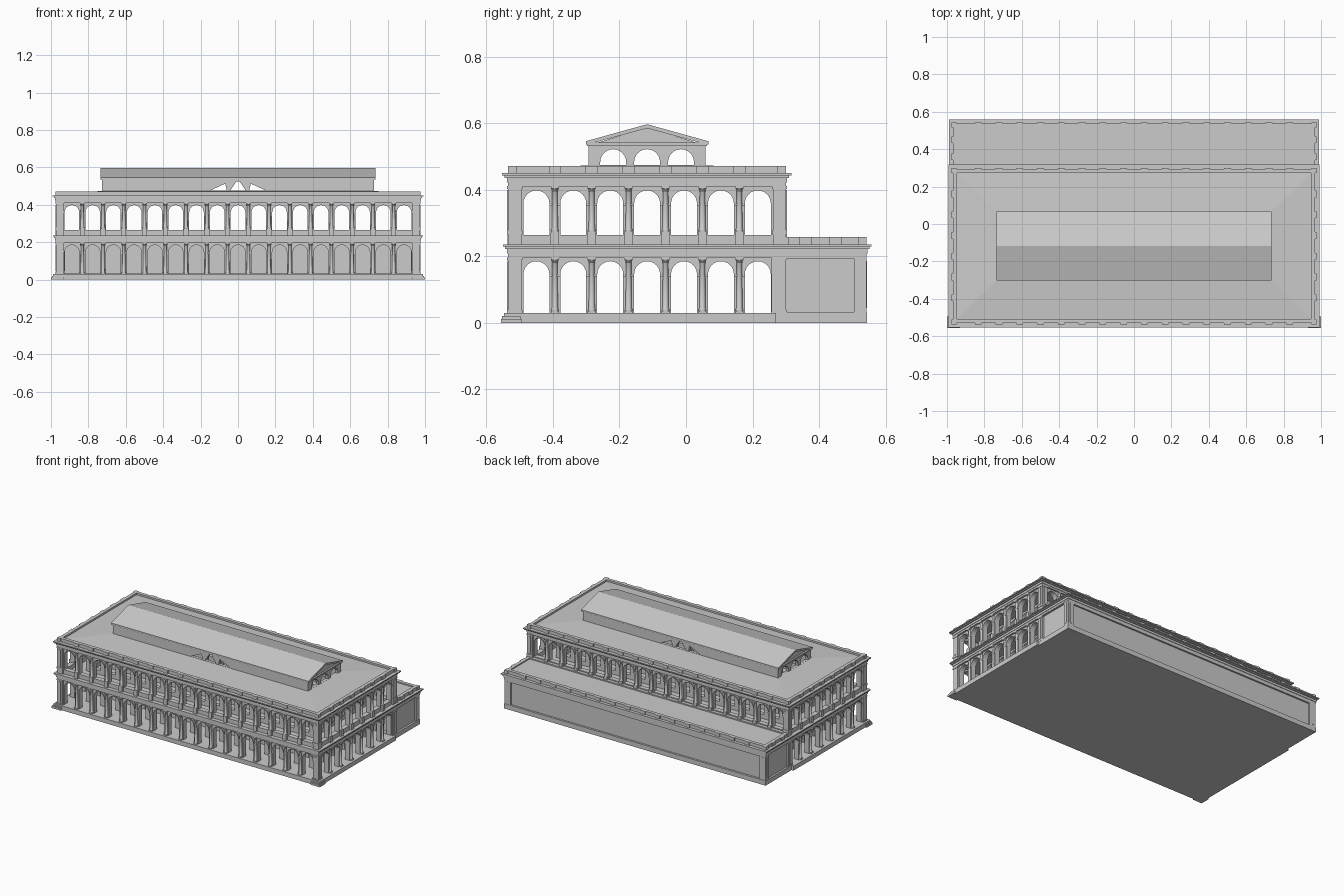
import bpy, bmesh, math
from mathutils import Matrix

if "Cube" in bpy.data.objects:
    bpy.data.objects.remove(bpy.data.objects["Cube"])

S = 0.111            # bay spacing
YC = -0.117          # centre line of the hall
R = 0.039            # arch radius
NX, NY = 17, 7       # bays along front and side


def obj(name, me, mat=None):
    o = bpy.data.objects.new(name, me)
    bpy.context.collection.objects.link(o)
    if mat is not None:
        o.matrix_world = mat
    return o


def add_box(bm, x0, x1, y0, y1, z0, z1):
    m = Matrix.Translation(((x0 + x1) / 2, (y0 + y1) / 2, (z0 + z1) / 2))
    m = m @ Matrix.Diagonal((x1 - x0, y1 - y0, z1 - z0, 1))
    bmesh.ops.create_cube(bm, size=1, matrix=m)


def boxes(name, lst, mat=None):
    bm = bmesh.new()
    for b in lst:
        add_box(bm, *b)
    me = bpy.data.meshes.new(name)
    bm.to_mesh(me)
    bm.free()
    return obj(name, me, mat)


def sheet(name, loops, w0, w1, mat):
    """Fill 2D outlines (nested ones are holes) and extrude from w0 to w1."""
    cu = bpy.data.curves.new(name, 'CURVE')
    cu.dimensions, cu.fill_mode, cu.extrude = '2D', 'BOTH', (w1 - w0) / 2
    for pts in loops:
        sp = cu.splines.new('POLY')
        sp.points.add(len(pts) - 1)
        for p, (u, v) in zip(sp.points, pts):
            p.co = (u, v, 0, 1)
        sp.use_cyclic_u = True
    tmp = obj(name + "_curve", cu)
    dg = bpy.context.evaluated_depsgraph_get()
    me = bpy.data.meshes.new_from_object(tmp.evaluated_get(dg))
    bpy.data.objects.remove(tmp)
    bm = bmesh.new()
    bm.from_mesh(me)
    bmesh.ops.remove_doubles(bm, verts=bm.verts, dist=1e-5)
    bmesh.ops.recalc_face_normals(bm, faces=bm.faces)
    bmesh.ops.translate(bm, verts=bm.verts, vec=(0, 0, (w0 + w1) / 2))
    bm.to_mesh(me)
    bm.free()
    for p in me.polygons:
        p.use_smooth = False
    me.name = name
    return obj(name, me, mat)


def rect(u0, u1, v0, v1):
    return [(u0, v0), (u1, v0), (u1, v1), (u0, v1)]


def arc(c, v, r, n=12):
    return [(c + r * math.cos(math.pi * i / n), v + r * math.sin(math.pi * i / n)) for i in range(n + 1)]


def arch(c, v0, spring, r=R):
    return [(c - r, v0), (c + r, v0)] + arc(c, spring, r)


def face(k, dist):
    """Wall frame: u along the wall, v up, w outwards; k = 0 front, 1 right, 2 back, 3 left."""
    return (Matrix.Translation((0, YC, 0)) @ Matrix.Rotation(k * math.pi / 2, 4, 'Z')
            @ Matrix.Rotation(math.pi / 2, 4, 'X') @ Matrix.Translation((0, 0, dist)))


def plate(name, x, y0, y1, z0, z1, holes=()):
    return sheet(name, [rect(-x, x, y0, y1)] + list(holes), z0, z1, Matrix())


def column_mesh(h):
    bm = bmesh.new()
    prof = [(.0112, .006), (.0112, .011), (.0092, .014), (.0080, h - .018), (.0095, h - .015),
            (.0082, h - .012), (.0112, h - .007)]
    n = 12
    rings = [[bm.verts.new((r * math.cos(2 * math.pi * i / n), z, r * math.sin(2 * math.pi * i / n)))
              for i in range(n)] for r, z in prof]
    for a, b in zip(rings, rings[1:]):
        for i in range(n):
            bm.faces.new((a[i], a[(i + 1) % n], b[(i + 1) % n], b[i])).smooth = True
    bmesh.ops.recalc_face_normals(bm, faces=bm.faces)
    add_box(bm, -.012, .012, 0, .006, -.012, .012)
    add_box(bm, -.012, .012, h - .007, h, -.012, .012)
    me = bpy.data.meshes.new("half_column")
    bm.to_mesh(me)
    bm.free()
    me.set_sharp_from_angle(angle=math.radians(35))
    return me


# storeys: wall bottom, wall top, opening bottom, spring, column bottom, column top
STOREYS = {"lower": (.01, .2, .03, .146, .03, .196), "upper": (.225, .415, .264, .359, .27, .411)}

# three rings of arcades, the outer one dressed with archivolts, imposts and columns
for sname, (b, t, ob, sp, cb, ct) in STOREYS.items():
    col = column_mesh(ct - cb)
    for ring in range(3):
        nx, ny = NX - 2 * ring, NY - 2 * ring
        for k in range(4):
            n, dist = (nx, ny * S / 2) if k % 2 == 0 else (ny, nx * S / 2)
            cs = [(i - (n - 1) / 2) * S for i in range(n)]
            half = n * S / 2 + (.019 if ring == 0 else .014)
            m = face(k, dist)
            sheet(f"{sname}_arcade", [rect(-half, half, b, t)] + [arch(c, ob, sp) for c in cs],
                  -.014, .019 if ring == 0 else .014, m)
            if ring:
                continue
            piers = [c + S / 2 for c in cs[:-1]]
            sheet(f"{sname}_archivolts", [arc(c, sp, .0445) + arc(c, sp, R)[::-1] for c in cs], .018, .023, m)
            dress = [(p - .0165, p + .0165, sp - .007, sp, -.016, .024) for p in piers]
            dress += [(p - .013, p + .013, b + .01, cb, .01, .032) for p in piers]
            if k == 2 and sname == "lower":
                piers = []
            boxes(f"{sname}_imposts_and_pedestals", dress, m)
            for p in piers:
                obj(f"{sname}_half_column", col, m @ Matrix.Translation((p, cb, .020)))
            # narrow raised panels on the corner piers
            e = n * S / 2 + .0095
            boxes(f"{sname}_corner_panels", [(q - .007, q + .007, cb + .012, ct - .012, .02, .0325)
                                             for q in (-e, e)], m)
    # square corner piers
    ex, ey = NX * S / 2 + .0095, NY * S / 2 + .0095
    lst = []
    for x in (-ex, ex):
        for y in (YC - ey, YC + ey):
            lst.append((x - .02, x + .02, y - .02, y + .02, b, t))
            lst.append((x - .023, x + .023, y - .023, y + .023, cb - .005, cb + .008))
            lst.append((x - .023, x + .023, y - .023, y + .023, ct - .008, ct))
    boxes(f"{sname}_corner_piers", lst)

# floor, plinth and corner steps
boxes("plinth", [(-.99, .99, -.548, .27, 0, .03), (-.975, .975, .255, .545, 0, .032)])
boxes("corner_steps", [b for s in (-1, 1) for b in (
    (s * .965 - .035, s * .965 + .035, -.557, -.495, 0, .012),
    (s * .962 - .033, s * .962 + .033, -.554, -.497, .012, .02))])

# closed rear wing with sunken panels
wing = [(-.962, .962, .285, .532, .02, .2), (-.973, .973, .51, .543, .185, .2)]
for s in (-1, 1):
    wing += [(s * .95 - .023, s * .95 + .023, .505, .543, .02, .2),
             (s * .95 - .023, s * .95 + .023, .257, .300, .02, .2),
             (s * .95 - .023, s * .95 + .023, .257, .543, .193, .2),
             (s * .95 - .025, s * .95 + .025, .519, .531, .045, .185),
             (s * .95 - .025, s * .95 + .025, .272, .284, .045, .185),
             (s * .952 - .007, s * .952 + .007, .52, .545, .045, .185)]
boxes("rear_wing", wing)

# entablatures: gallery floor over the whole plan, roof cornice over the main block
nave = rect(-6.5 * S, 6.5 * S, YC - 1.5 * S, YC + 1.5 * S)
for name, y1, levels in (
        ("lower", .543, ((.195, .208, 0), (.208, .222, .003), (.222, .229, .009), (.229, .236, .015))),
        ("upper", .300, ((.410, .422, 0), (.422, .436, .003), (.436, .443, .010), (.443, .450, .017)))):
    for z0, z1, g in levels:
        plate(f"{name}_entablature", .975 + g, -.536 - g, y1 + g, z0, z1, [nave])


# attic parapets with a projecting block over each column
def parapet(name, x, y0, y1, z0, z1, ys, sides):
    plate(name, x, y0, y1, z0, z1, [rect(-x + .022, x - .022, y0 + .022, y1 - .022)])
    xs = [(i - NX / 2) * S for i in range(1, NX)]
    lst = [(p - .018, p + .018, y - .006, y + .02, z0, z1) if y < 0 else
           (p - .018, p + .018, y - .02, y + .006, z0, z1) for p in xs for y in sides]
    for s in (-1, 1):
        c = s * (x - .007)
        lst += [(c - .013, c + .013, p - .018, p + .018, z0, z1) for p in ys]
        lst += [(c - .013, c + .013, q - .013, q + .013, z0, z1) for q in (y0 + .007, y1 - .007)]
    boxes(name + "_blocks", lst)


parapet("roof_parapet", .969, -.53, .294, .45, .472,
        [YC + (i - NY / 2) * S for i in range(1, NY)], (-.53, .294))
parapet("wing_parapet", .969, .29, .537, .236, .258, [.36, .45], (.537,))
boxes("wing_roof", [(-.95, .95, .28, .52, .23, .25)])

# gently pitched aisle roof rising to the clerestory
bm = bmesh.new()
lo = [bm.verts.new((x, y, .46)) for x, y in rect(-.955, .955, -.515, .28)]
hi = [bm.verts.new((x, y, .474)) for x, y in rect(-.72, .72, YC - .17, YC + .17)]
for i in range(4):
    bm.faces.new((lo[i], lo[(i + 1) % 4], hi[(i + 1) % 4], hi[i]))
me = bpy.data.meshes.new("aisle_roof")
bm.to_mesh(me)
bm.free()
obj("aisle_roof", me)

# clerestory walls: three arches at the ends, small wedge openings on the long sides
for k in (1, 3):
    sheet("clerestory_end_wall", [rect(-.176, .176, .41, .533)] +
          [arch(c, .474, .483) for c in (-.102, 0, .102)], -.02, 0, face(k, .727))
wedges = [[(-.042, .475), (.042, .475), (.008, .525), (-.008, .525)]]
for s in (-1, 1):
    wedges.append([(s * .06, .475), (s * .15, .475), (s * .068, .513)])
for k in (0, 2):
    sheet("clerestory_long_wall", [rect(-.727, .727, .41, .533)] + wedges, -.02, 0, face(k, .176))

# gabled clerestory roof: sunken tympanum, eaves cornice and raking slabs
end = face(1, 0)
sheet("tympanum", [[(-.17, .535), (.17, .535), (0, .588)]], -.724, .724, end)
boxes("eaves_cornice", [(-.732, .732, YC - .180, YC + .180, .531, .536),
                        (-.735, .735, YC - .184, YC + .184, .536, .542)])
sheet("gable_roof", [[(-.184, .540), (-.165, .540), (0, .585), (.165, .540), (.184, .540),
                      (.184, .546), (0, .597), (-.184, .546)]], -.735, .735, end)
